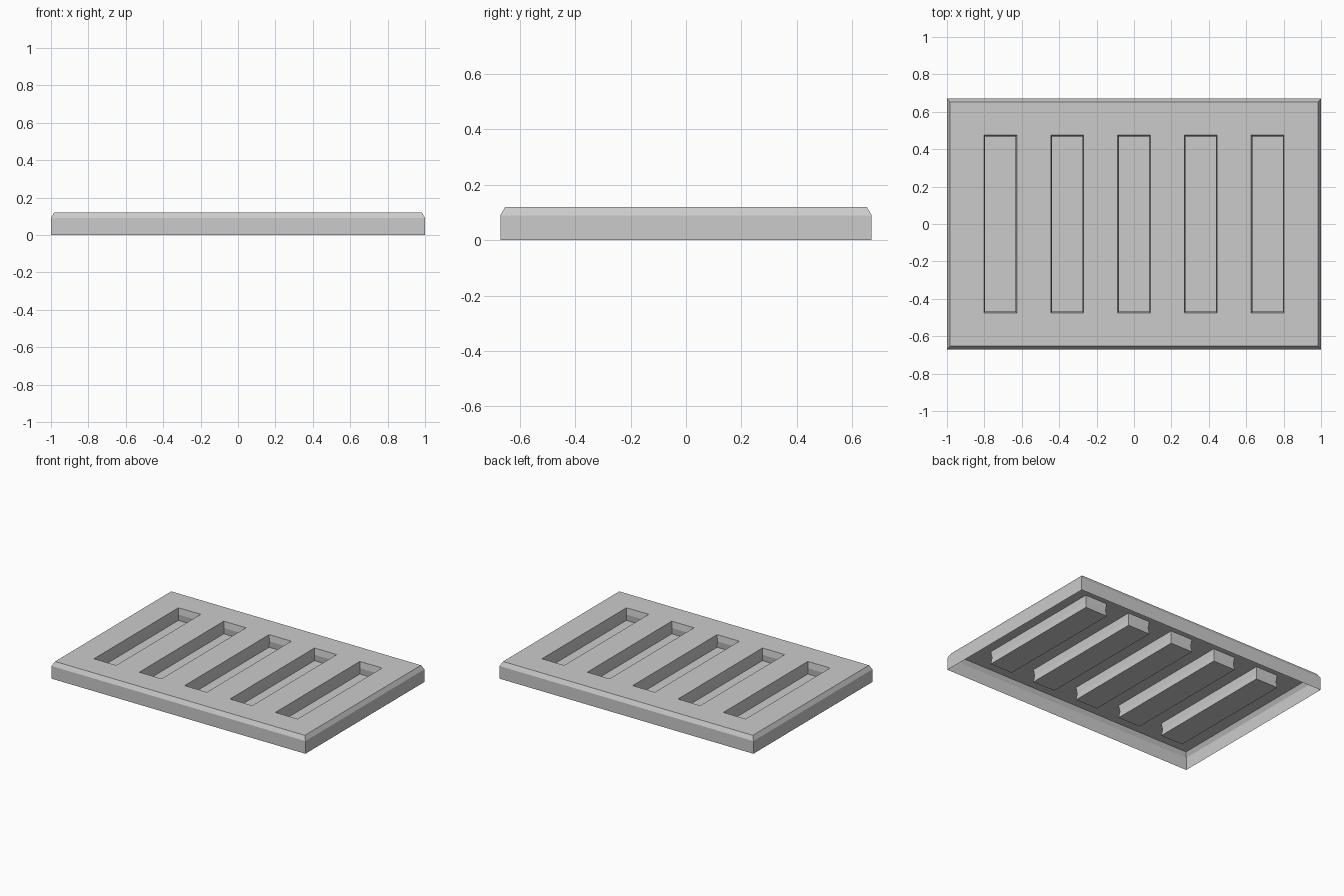
import bpy
import bmesh

cube = bpy.data.objects.get("Cube")
if cube:
    bpy.data.objects.remove(cube, do_unlink=True)

grey = bpy.data.materials.new("light grey")
grey.use_nodes = True
colour = (0.6, 0.6, 0.6, 1)
grey.diffuse_color = colour
grey.node_tree.nodes["Principled BSDF"].inputs["Base Color"].default_value = colour

HALF_X, HALF_Y, TOP = 1.0, 0.67, 0.12
SLOT_X, SLOT_Y = 0.0875, 0.475
PITCH = 0.357

bm = bmesh.new()


def ring(cx, hx, hy, z):
    corners = ((-1, -1), (1, -1), (1, 1), (-1, 1))
    return [bm.verts.new((cx + sx * hx, sy * hy, z)) for sx, sy in corners]


def skin(lower, upper):
    for i in range(4):
        j = (i + 1) % 4
        bm.faces.new((lower[i], lower[j], upper[j], upper[i]))


def loop_edges(loop):
    return [bm.edges.get((loop[i], loop[(i + 1) % 4])) for i in range(4)]


# Open-bottomed skirt with a bevelled upper edge
base = ring(0, HALF_X, HALF_Y, 0)
shoulder = ring(0, HALF_X, HALF_Y, 0.09)
rim = ring(0, HALF_X - 0.017, HALF_Y - 0.017, TOP)
skin(base, shoulder)
skin(shoulder, rim)
border = loop_edges(rim)

# Five closed pockets, slightly waisted halfway down
for n in range(-2, 3):
    cx = n * PITCH
    mouth = ring(cx, SLOT_X, SLOT_Y, TOP)
    waist = ring(cx, SLOT_X - 0.006, SLOT_Y - 0.006, TOP - 0.045)
    floor = ring(cx, SLOT_X, SLOT_Y, TOP - 0.09)
    skin(mouth, waist)
    skin(waist, floor)
    bm.faces.new(floor)
    border += loop_edges(mouth)

# Flat top around the pocket mouths
bmesh.ops.triangle_fill(bm, edges=border, use_beauty=True, normal=(0, 0, 1))
bmesh.ops.recalc_face_normals(bm, faces=bm.faces)
if sum(f.normal.z * f.calc_area() for f in bm.faces) < 0:
    bmesh.ops.reverse_faces(bm, faces=bm.faces)

mesh = bpy.data.meshes.new("slotted_tray")
bm.to_mesh(mesh)
bm.free()
mesh.materials.append(grey)
tray = bpy.data.objects.new("slotted_tray", mesh)
bpy.context.collection.objects.link(tray)
